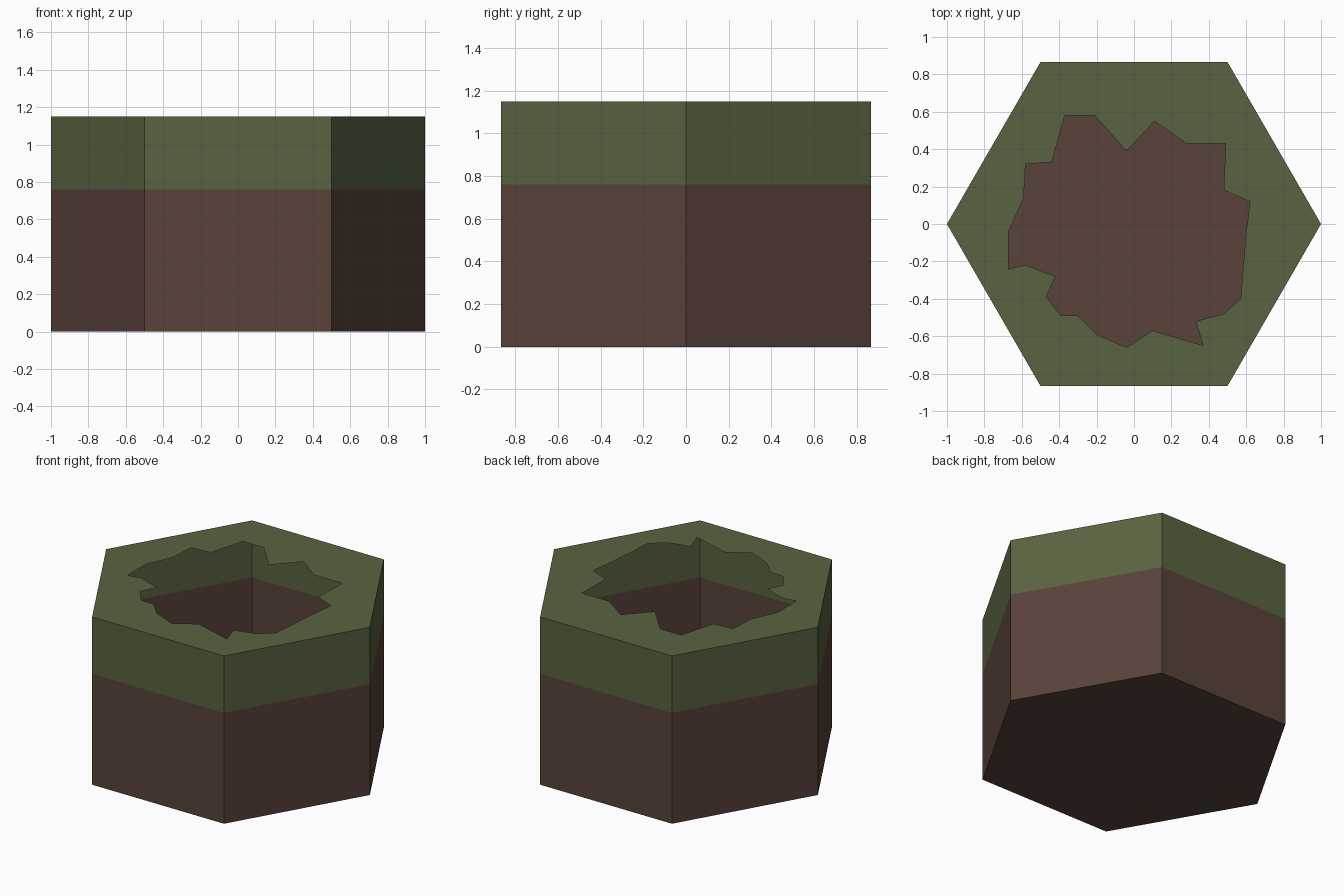
import bpy, bmesh, math

if "Cube" in bpy.data.objects:
    bpy.data.objects.remove(bpy.data.objects["Cube"])

BAND_Z, TOP_Z = 0.76, 1.15


def material(name, rgb):
    m = bpy.data.materials.new(name)
    m.diffuse_color = (*rgb, 1.0)
    m.use_nodes = True
    m.node_tree.nodes["Principled BSDF"].inputs["Base Color"].default_value = m.diffuse_color
    return m


grass = material("grass green", (0.098, 0.127, 0.053))
earth = material("earth brown", (0.098, 0.054, 0.042))

# Hexagon footprint with points on the x axis
HEX = [(math.cos(math.radians(60 * i)), math.sin(math.radians(60 * i))) for i in range(6)]

# Jagged opening in the grass top
HOLE = [(-.37, .58), (-.21, .58), (-.04, .39), (.11, .55), (.28, .43), (.49, .43),
        (.48, .18), (.62, .12), (.60, -.04), (.57, -.40), (.48, -.48), (.33, -.52),
        (.37, -.65), (.10, -.57), (-.04, -.66), (-.20, -.59), (-.30, -.49),
        (-.39, -.49), (-.47, -.39), (-.42, -.28), (-.58, -.22), (-.67, -.24),
        (-.67, -.04), (-.59, .14), (-.58, .32), (-.44, .33)]


def ring(bm, pts, z):
    return [bm.verts.new((x, y, z)) for x, y in pts]


def walls(bm, low, high):
    n = len(low)
    for i in range(n):
        j = (i + 1) % n
        bm.faces.new((low[i], low[j], high[j], high[i]))


def finish(bm, name, mat):
    mesh = bpy.data.meshes.new(name)
    bm.to_mesh(mesh)
    bm.free()
    mesh.materials.append(mat)
    obj = bpy.data.objects.new(name, mesh)
    bpy.context.collection.objects.link(obj)


# Earth: open hexagonal tub with a floor
bm = bmesh.new()
low, high = ring(bm, HEX, 0), ring(bm, HEX, BAND_Z)
walls(bm, low, high)
bm.faces.new(low[::-1])
finish(bm, "earth_base", earth)

# Grass: upper wall band and top with the jagged opening
bm = bmesh.new()
low, high = ring(bm, HEX, BAND_Z), ring(bm, HEX, TOP_Z)
walls(bm, low, high)
hole = ring(bm, HOLE, TOP_Z)
edges = [bm.edges.get((high[i - 1], high[i])) for i in range(6)]
edges += [bm.edges.new((hole[i - 1], hole[i])) for i in range(len(hole))]
top = bmesh.ops.triangle_fill(bm, edges=edges, use_beauty=True, normal=(0, 0, 1))
for f in top["geom"]:
    if isinstance(f, bmesh.types.BMFace):
        f.normal_update()
        if f.normal.z < 0:
            f.normal_flip()
finish(bm, "grass_top", grass)
